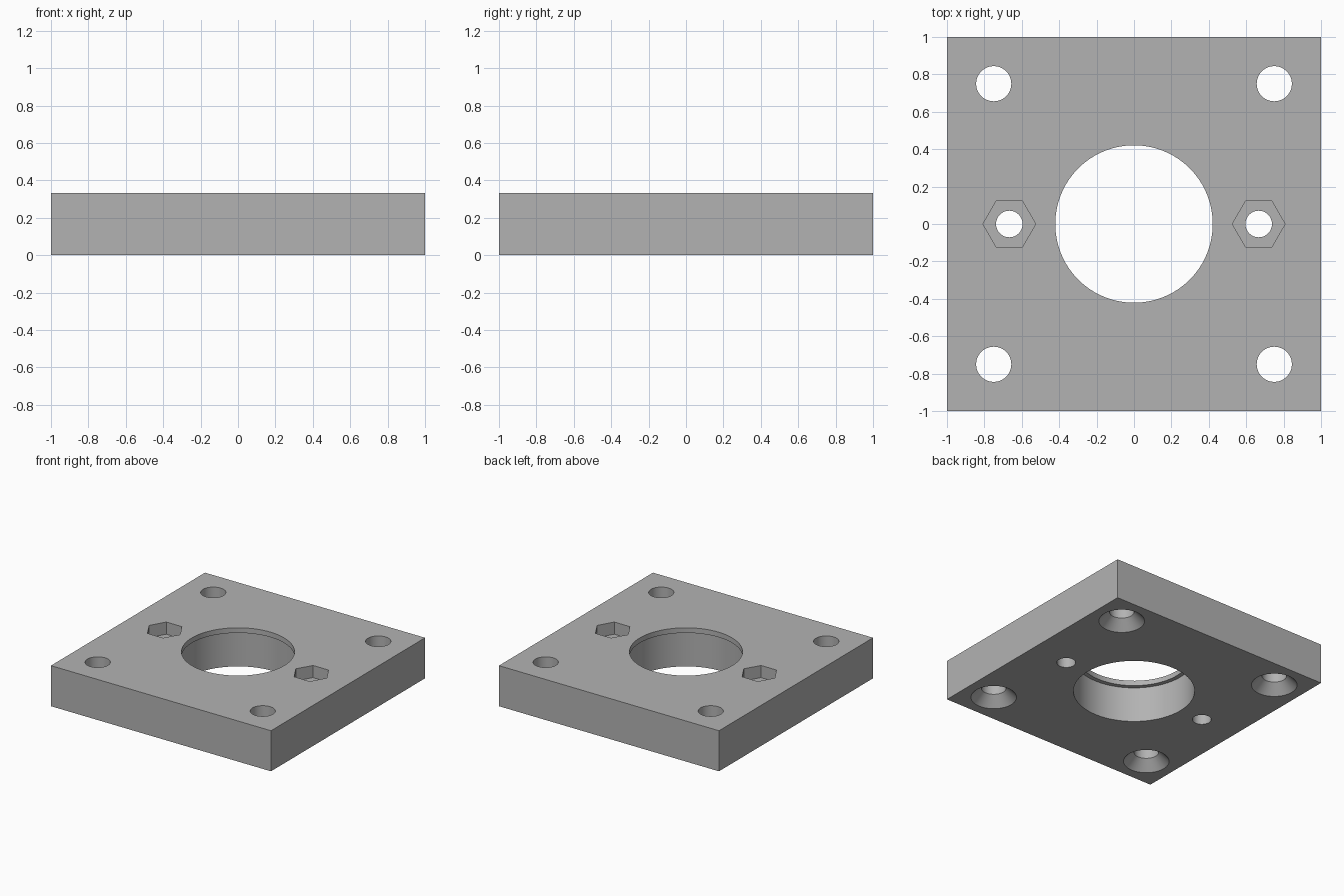
import bpy
import bmesh
from math import cos, sin, pi, radians

cube = bpy.data.objects.get("Cube")
if cube:
    bpy.data.objects.remove(cube, do_unlink=True)

HEIGHT = 1 / 3
BELOW, ABOVE = -0.1, HEIGHT + 0.1

grey = bpy.data.materials.new("plain grey")
grey.use_nodes = True
colour = (0.45, 0.45, 0.45, 1)
grey.diffuse_color = colour
grey.node_tree.nodes["Principled BSDF"].inputs["Base Color"].default_value = colour


def turned_solid(name, x, y, profile, sides):
    """Closed solid from (radius, height) rings listed bottom to top."""
    bm = bmesh.new()
    rings = [[bm.verts.new((x + r * cos(2 * pi * i / sides),
                            y + r * sin(2 * pi * i / sides), z))
              for i in range(sides)] for r, z in profile]
    for low, high in zip(rings, rings[1:]):
        for i in range(sides):
            j = (i + 1) % sides
            bm.faces.new((low[i], low[j], high[j], high[i]))
    bm.faces.new(rings[0][::-1])
    bm.faces.new(rings[-1])
    mesh = bpy.data.meshes.new(name)
    bm.to_mesh(mesh)
    bm.free()
    obj = bpy.data.objects.new(name, mesh)
    bpy.context.collection.objects.link(obj)
    mesh.materials.append(grey)
    obj.hide_render = True
    return obj


# Square plate
bpy.ops.mesh.primitive_cube_add(size=1, location=(0, 0, HEIGHT / 2))
plate = bpy.context.object
plate.name = "mounting_plate"
plate.scale = (2, 2, HEIGHT)
bpy.ops.object.transform_apply(location=True, scale=True)
plate.data.materials.append(grey)

# Central bearing seat, open below, with a thin retaining lip on top
LIP = HEIGHT - 0.042
cutters = [turned_solid("bearing_seat", 0, 0,
                        [(0.456, BELOW), (0.456, LIP), (0.421, LIP), (0.421, ABOVE)], 96)]

for sx in (-1, 1):
    # Bolt hole with a hexagonal nut pocket on top
    x = sx * 2 / 3
    cutters.append(turned_solid("bolt_hole", x, 0, [(0.071, BELOW), (0.071, ABOVE)], 48))
    cutters.append(turned_solid("nut_pocket", x, 0,
                                [(0.141, HEIGHT - 0.1), (0.141, ABOVE)], 6))
    # Corner screw holes, countersunk from below
    for sy in (-1, 1):
        cutters.append(turned_solid("screw_hole", sx * 0.75, sy * 0.75,
                                    [(0.172, BELOW), (0.172, 0), (0.094, 0.08),
                                     (0.094, ABOVE)], 48))

# Cut every opening, then discard the cutters
for cutter in cutters:
    mod = plate.modifiers.new(cutter.name, 'BOOLEAN')
    mod.operation = 'DIFFERENCE'
    mod.solver = 'EXACT'
    mod.object = cutter
    bpy.ops.object.modifier_apply(modifier=mod.name)
    bpy.data.objects.remove(cutter, do_unlink=True)

bpy.ops.object.shade_smooth_by_angle(angle=radians(30))
